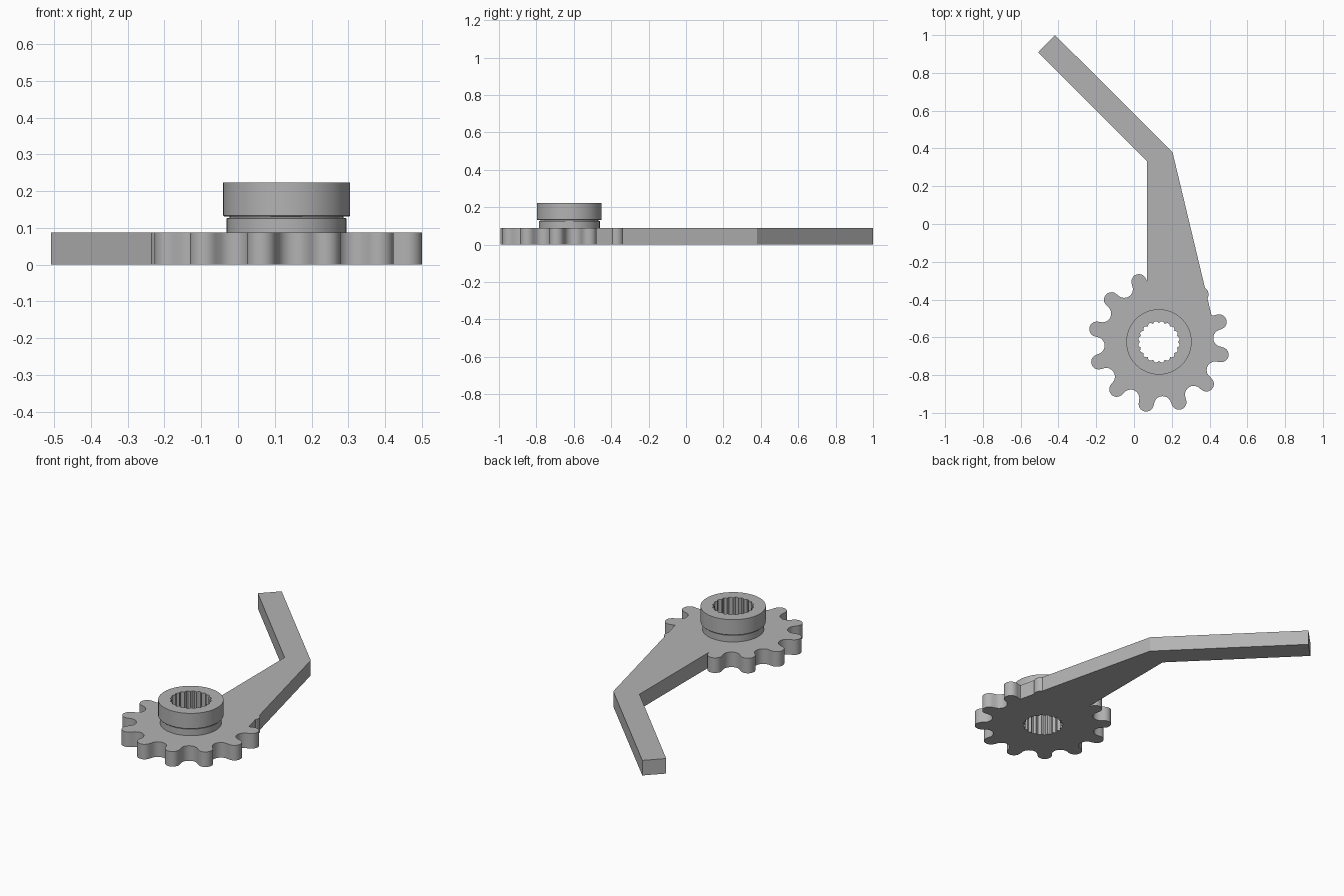
import bpy, bmesh, math
from math import sin, cos, radians, pi
from mathutils import Vector

if "Cube" in bpy.data.objects:
    bpy.data.objects.remove(bpy.data.objects["Cube"], do_unlink=True)

CENTRE = Vector((0.132, -0.624))
PLATE_H = 0.088
HUB_TOP = 0.223
TEETH = 12
FIRST_TOOTH = radians(18.4)
SPLINES = 20

steel = bpy.data.materials.new("plain grey steel")
steel.use_nodes = True
grey = (0.45, 0.45, 0.45, 1)
steel.diffuse_color = grey
steel.node_tree.nodes["Principled BSDF"].inputs["Base Color"].default_value = grey


def polar(r, a):
    return Vector((r * cos(a), r * sin(a)))


def finish(name, bm):
    bmesh.ops.recalc_face_normals(bm, faces=bm.faces)
    mesh = bpy.data.meshes.new(name)
    bm.to_mesh(mesh)
    bm.free()
    mesh.materials.append(steel)
    obj = bpy.data.objects.new(name, mesh)
    bpy.context.collection.objects.link(obj)
    return obj


def prism(name, outline, z0, z1):
    bm = bmesh.new()
    face = bm.faces.new([bm.verts.new((p[0], p[1], z0)) for p in outline])
    top = bmesh.ops.extrude_face_region(bm, geom=[face])["geom"]
    verts = [v for v in top if isinstance(v, bmesh.types.BMVert)]
    bmesh.ops.translate(bm, verts=verts, vec=(0, 0, z1 - z0))
    return finish(name, bm)


def lathe(name, profile, steps):
    bm = bmesh.new()
    rings = []
    for r, z in profile:
        pts = [CENTRE + polar(r, 2 * pi * i / steps) for i in range(steps)]
        rings.append([bm.verts.new((p.x, p.y, z)) for p in pts])
    for low, high in zip(rings, rings[1:]):
        for i in range(steps):
            j = (i + 1) % steps
            bm.faces.new((low[i], low[j], high[j], high[i]))
    bm.faces.new(rings[0])
    bm.faces.new(rings[-1])
    return finish(name, bm)


def combine(target, tool, operation):
    mod = target.modifiers.new("combine", "BOOLEAN")
    mod.operation = operation
    mod.solver = "EXACT"
    mod.object = tool
    bpy.context.view_layer.objects.active = target
    bpy.ops.object.modifier_apply(modifier=mod.name)


# Gear outline: round tooth tips alternating with round valleys
gear = []
for k in range(TEETH):
    a = FIRST_TOOTH + k * 2 * pi / TEETH
    for i in range(11):
        gear.append(CENTRE + polar(0.336, a) + polar(0.04, a + radians(-90 + 18 * i)))
    v = a + pi / TEETH
    for i in range(1, 10):
        gear.append(CENTRE + polar(0.334, v) + polar(0.046, v + radians(-100 - 16 * i + 0)))

# Bent lever arm joined to the toothed plate
arm = [(0.07, -0.5), (0.07, 0.33), (-0.508, 0.908), (-0.418, 1.0),
       (0.204, 0.38), (0.412, -0.49), (0.3, -0.55)]
lever = prism("toothed_lever", gear, 0, PLATE_H)
arm_part = prism("lever_arm_tool", arm, 0, PLATE_H)
combine(lever, arm_part, "UNION")

# Stepped hub with a thin groove under its collar
hub = lathe("splined_hub", [(0.163, PLATE_H), (0.163, 0.126), (0.155, 0.127),
                            (0.155, 0.131), (0.17, 0.131), (0.173, 0.134),
                            (0.173, HUB_TOP)], 48)

# Splined bore through plate and hub
bore = []
for k in range(SPLINES):
    for step, r in ((0, 0.1), (0.2, 0.106), (0.4, 0.11), (0.6, 0.11), (0.8, 0.106)):
        bore.append(CENTRE + polar(r, (k + step) * 2 * pi / SPLINES))
cutter = prism("bore_tool", bore, -0.1, 0.4)
for part in (lever, hub):
    combine(part, cutter, "DIFFERENCE")
for tool in (arm_part, cutter):
    bpy.data.objects.remove(tool, do_unlink=True)

# Smooth round walls, sharp rims
for part in (lever, hub):
    bpy.ops.object.select_all(action="DESELECT")
    part.select_set(True)
    bpy.context.view_layer.objects.active = part
    bpy.ops.object.shade_smooth_by_angle(angle=radians(30))
